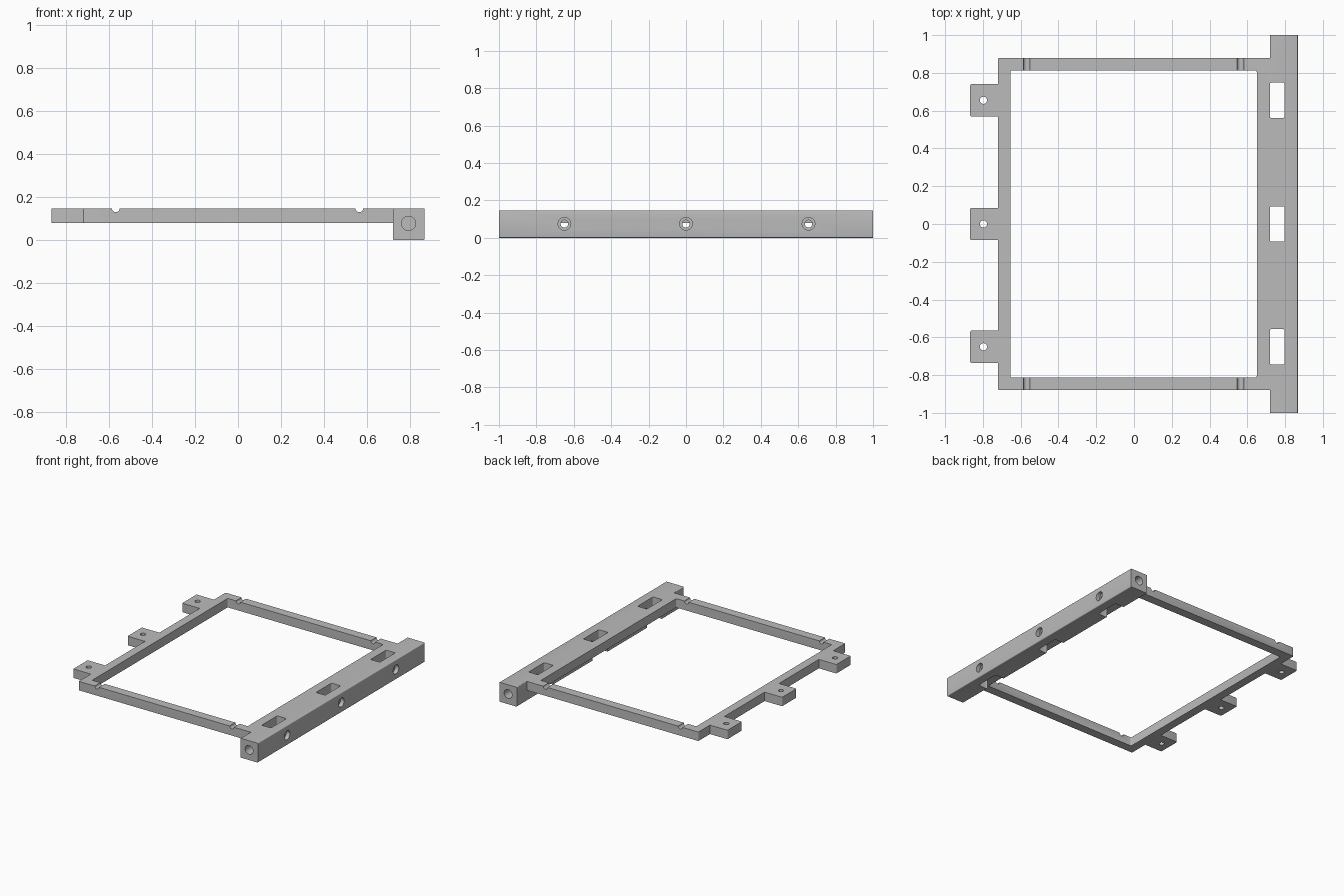
import bpy, bmesh, math
from mathutils import Matrix, Vector

cube = bpy.data.objects.get("Cube")
if cube:
    bpy.data.objects.remove(cube, do_unlink=True)

TOP = 0.147        # upper face of the whole part
UNDER = 0.079      # underside of the thin frame
TAB_ROWS = (-0.65, 0.0, 0.655)

grey = bpy.data.materials.new("plain grey")
grey.use_nodes = True
grey.diffuse_color = (0.5, 0.5, 0.5, 1)
grey.node_tree.nodes["Principled BSDF"].inputs["Base Color"].default_value = (0.5, 0.5, 0.5, 1)


def finish(bm, name):
    mesh = bpy.data.meshes.new(name)
    bm.to_mesh(mesh)
    bm.free()
    mesh.materials.append(grey)
    obj = bpy.data.objects.new(name, mesh)
    bpy.context.collection.objects.link(obj)
    return obj


def box(name, x, y, z, axis=2, radius=0.007):
    """Box from ranges, with the edges along one axis rounded."""
    bm = bmesh.new()
    bmesh.ops.create_cube(bm, size=1)
    for v in bm.verts:
        v.co = Vector([(r[0] + r[1]) / 2 + c * (r[1] - r[0]) for r, c in zip((x, y, z), v.co)])
    edges = [e for e in bm.edges
             if abs((e.verts[0].co - e.verts[1].co).normalized()[axis]) > 0.9]
    bmesh.ops.bevel(bm, geom=edges, offset=radius, segments=3, profile=0.5, affect='EDGES')
    return finish(bm, name)


def rod(name, centre, radius, length, axis):
    """Cylinder centred at a point along the x, y or z axis."""
    turn = {"x": Matrix.Rotation(math.pi / 2, 4, 'Y'),
            "y": Matrix.Rotation(math.pi / 2, 4, 'X'),
            "z": Matrix.Identity(4)}[axis]
    bm = bmesh.new()
    bmesh.ops.create_cone(bm, cap_ends=True, segments=32, radius1=radius, radius2=radius,
                          depth=length, matrix=Matrix.Translation(centre) @ turn)
    return finish(bm, name)


def combine(body, tool, operation):
    tool.hide_render = True
    mod = body.modifiers.new(operation.lower(), 'BOOLEAN')
    mod.operation = operation
    mod.solver = 'EXACT'
    mod.object = tool
    bpy.context.view_layer.objects.active = body
    bpy.ops.object.modifier_apply(modifier=mod.name)
    bpy.data.objects.remove(tool, do_unlink=True)


# Thin rectangular frame
body = box("mounting_frame", (-0.72, 0.76), (-0.88, 0.88), (UNDER, TOP))
combine(body, box("window", (-0.655, 0.65), (-0.812, 0.812), (-0.1, 0.3)), 'DIFFERENCE')

# Thick side beam
combine(body, box("beam", (0.72, 0.867), (-1, 1), (0, TOP), axis=1, radius=0.005), 'UNION')

for y in TAB_ROWS:
    # Mounting tab with its screw hole
    combine(body, box("tab", (-0.867, -0.69), (y - 0.086, y + 0.086), (UNDER, TOP)), 'UNION')
    combine(body, rod("tab_hole", (-0.797, y, 0.1), 0.019, 0.3, "z"), 'DIFFERENCE')
    # Nut pocket, open towards the inside below the frame
    combine(body, box("pocket", (0.719, 0.797), (y - 0.093, y + 0.093), (-0.1, 0.3)), 'DIFFERENCE')
    # Counterbored side hole
    combine(body, rod("side_hole", (0.83, y, 0.075), 0.02, 0.12, "x"), 'DIFFERENCE')
    combine(body, rod("counterbore", (0.877, y, 0.075), 0.034, 0.08, "x"), 'DIFFERENCE')

for side in (-1, 1):
    # Blind hole in each beam end
    combine(body, rod("end_hole", (0.793, side, 0.077), 0.033, 0.3, "y"), 'DIFFERENCE')
    # Round grooves across the cross rails
    for x in (-0.568, 0.564):
        combine(body, rod("groove", (x, side * 0.845, TOP), 0.018, 0.1, "y"), 'DIFFERENCE')

bpy.ops.object.select_all(action='DESELECT')
body.select_set(True)
bpy.context.view_layer.objects.active = body
bpy.ops.object.shade_smooth_by_angle(angle=math.radians(35))
